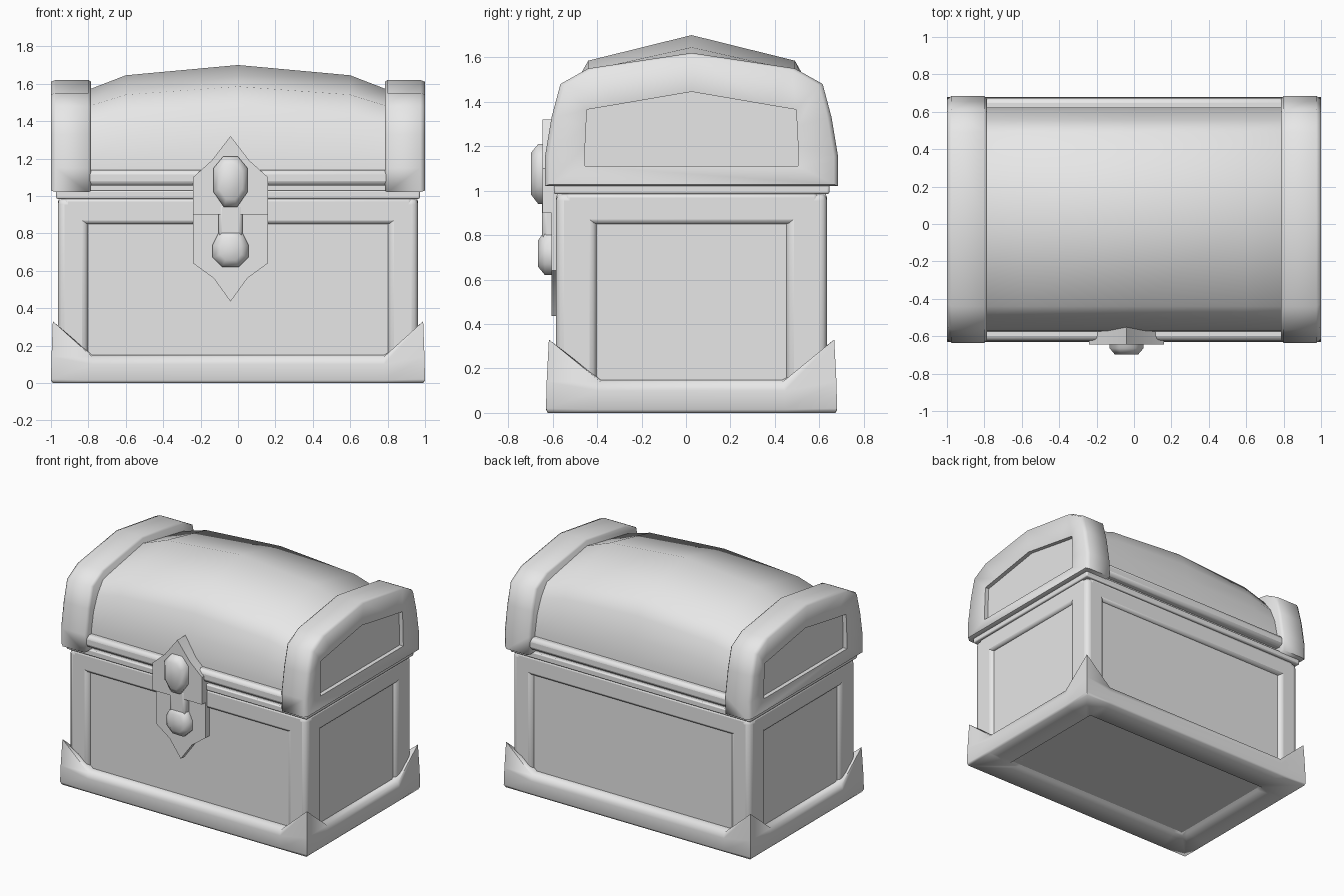
import bpy, bmesh, math

if "Cube" in bpy.data.objects:
    bpy.data.objects.remove(bpy.data.objects["Cube"])

CY = 0.025  # chest centre in depth
grey = bpy.data.materials.new("plain grey")
grey.diffuse_color = (0.8, 0.8, 0.8, 1)
grey.use_nodes = True
grey.node_tree.nodes["Principled BSDF"].inputs["Base Color"].default_value = grey.diffuse_color


def finish(name, bm, angle=60, bevel=0.0, segments=2):
    bmesh.ops.recalc_face_normals(bm, faces=bm.faces)
    me = bpy.data.meshes.new(name)
    bm.to_mesh(me)
    bm.free()
    ob = bpy.data.objects.new(name, me)
    bpy.context.collection.objects.link(ob)
    me.materials.append(grey)
    if bevel:
        m = ob.modifiers.new("round", "BEVEL")
        m.width, m.segments, m.limit_method = bevel, segments, "ANGLE"
    bpy.ops.object.select_all(action="DESELECT")
    ob.select_set(True)
    bpy.context.view_layer.objects.active = ob
    bpy.ops.object.shade_smooth_by_angle(angle=math.radians(angle))
    return ob


def loft(name, loops, cap_end=True, **kw):
    """Skin equal-length closed loops and cap the ends."""
    bm = bmesh.new()
    rows = [[bm.verts.new(p) for p in loop] for loop in loops]
    n = len(rows[0])
    for a, b in zip(rows, rows[1:]):
        for i in range(n):
            j = (i + 1) % n
            bm.faces.new((a[i], a[j], b[j], b[i]))
    bm.faces.new(rows[0])
    if cap_end:
        bm.faces.new(rows[-1])
    return finish(name, bm, **kw)


def box(name, x0, x1, y0, y1, z0, z1, **kw):
    ring = [(x0, y0), (x1, y0), (x1, y1), (x0, y1)]
    return loft(name, [[(x, y, z) for x, y in ring] for z in (z0, z1)], **kw)


def arch(half):
    """Mirror a half profile (depth, height) whose last point is the ridge."""
    return [(-d, z) for d, z in half] + [(d, z) for d, z in half[-2::-1]]


# Body core, whose faces are the recessed panels
box("body_panels", -0.94, 0.94, CY - 0.585, CY + 0.585, 0.02, 1.0)

# Corner posts and top rails
for sx in (-1, 1):
    for sy in (-1, 1):
        x = sorted((sx * 0.80, sx * 0.963))
        y = sorted((CY + sy * 0.425, CY + sy * 0.61))
        box("corner_post", *x, *y, 0.08, 0.99, bevel=0.035, segments=3)
for s in (-1, 1):
    y = sorted((CY + s * 0.45, CY + s * 0.61))
    box("long_top_rail", -0.93, 0.93, *y, 0.85, 0.99, bevel=0.02)
    x = sorted((s * 0.8, s * 0.963))
    box("short_top_rail", *x, CY - 0.57, CY + 0.57, 0.85, 0.99, bevel=0.02)


# Base frame with peaked corners
def base_ring(cx, cy, cz, fx, fy, fz):
    pts = []
    for sx, sy in ((1, 1), (-1, 1), (-1, -1), (1, -1)):
        tri = [(sx * cx, CY + sy * fy, fz), (sx * cx, CY + sy * cy, cz),
               (sx * fx, CY + sy * cy, fz)]
        pts += tri if sx * sy > 0 else tri[::-1]
    return pts


loft("base_frame", [
    base_ring(0.78, 0.43, 0.02, 0.70, 0.38, 0.02),
    base_ring(0.79, 0.44, 0.0, 0.72, 0.39, 0.0),
    base_ring(0.99, 0.648, 0.0, 0.78, 0.42, 0.0),
    base_ring(1.0, 0.655, 0.02, 0.78, 0.42, 0.015),
    base_ring(0.997, 0.652, 0.14, 0.78, 0.42, 0.10),
    base_ring(0.99, 0.642, 0.33, 0.78, 0.41, 0.14),
    base_ring(0.935, 0.58, 0.24, 0.78, 0.41, 0.15),
], cap_end=False, angle=75)

# Lip and seam between body and lid
box("body_lip", -0.972, 0.972, CY - 0.62, CY + 0.62, 0.985, 1.03, bevel=0.008)
box("lid_seam", -0.93, 0.93, CY - 0.59, CY + 0.59, 1.02, 1.08)
box("lid_rim", -0.82, 0.82, CY - 0.648, CY + 0.648, 1.055, 1.14, bevel=0.025)

# Curved lid, sagging towards both ends
half = [(0.60, 1.08), (0.598, 1.18), (0.575, 1.33), (0.53, 1.47), (0.465, 1.585), (0, 1.70)]
stations = [(-0.82, 0.14), (-0.6, 0.055), (0, 0), (0.6, 0.055), (0.82, 0.14)]
loft("lid_barrel", [
    [(x, CY + d, z - drop * max(0, z - 1.14) / 0.56) for d, z in arch(half)]
    for x, drop in stations], angle=50)

# Lid end caps with a recessed panel
outer = arch([(0.66, 1.02), (0.66, 1.15), (0.63, 1.33), (0.59, 1.48), (0.465, 1.55), (0, 1.62)])
inner = arch([(0.48, 1.11), (0.479, 1.20), (0.475, 1.29), (0.47, 1.365), (0.35, 1.385), (0, 1.445)])


def shrink(prof, k):
    return [(d * k, 1.3 + (z - 1.3) * k) for d, z in prof]


for s in (-1, 1):
    rows = [(0.785, shrink(outer, 0.97)), (0.80, outer), (0.975, outer),
            (1.0, shrink(outer, 0.97)), (0.985, inner), (0.955, inner)]
    loft("lid_end_cap", [[(s * x, CY + d, z) for d, z in p] for x, p in rows], angle=75)

# Latch, set slightly off centre
LX = -0.04


def plate(name, half, y0, y1):
    pts = [(-d, z) for d, z in half] + [(d, z) for d, z in half[-2::-1]]
    loft(name, [[(LX + d, y, z) for d, z in pts] for y in (y0, y1)], angle=30)


plate("latch_upper_plate", [(0.2, 0.9), (0.2, 1.10), (0.1, 1.19), (0, 1.32)], -0.645, -0.54)
plate("latch_lower_plate", [(0.2, 0.9), (0.2, 0.64), (0.09, 0.56), (0, 0.435)], -0.605, -0.55)


def knob(name, prof, y_back, y_mid, y_front, k):
    zc = sum(z for _, z in prof) / len(prof)
    pts = [(-d, z) for d, z in prof] + [(d, z) for d, z in prof[::-1]]
    rows = [(y_back, 1), (y_mid, 1), (y_front, k)]
    loft(name, [[(LX + d * f, y, zc + (z - zc) * f) for d, z in pts] for y, f in rows], angle=60)


knob("latch_upper_knob", [(0.035, 0.94), (0.09, 1.02), (0.09, 1.15), (0.04, 1.21)],
     -0.60, -0.665, -0.697, 0.7)
knob("latch_lower_knob", [(0.045, 0.62), (0.095, 0.67), (0.095, 0.74), (0.055, 0.82)],
     -0.57, -0.635, -0.665, 0.6)
box("latch_bar", LX - 0.065, LX + 0.065, -0.648, -0.57, 0.76, 0.96, bevel=0.02)
